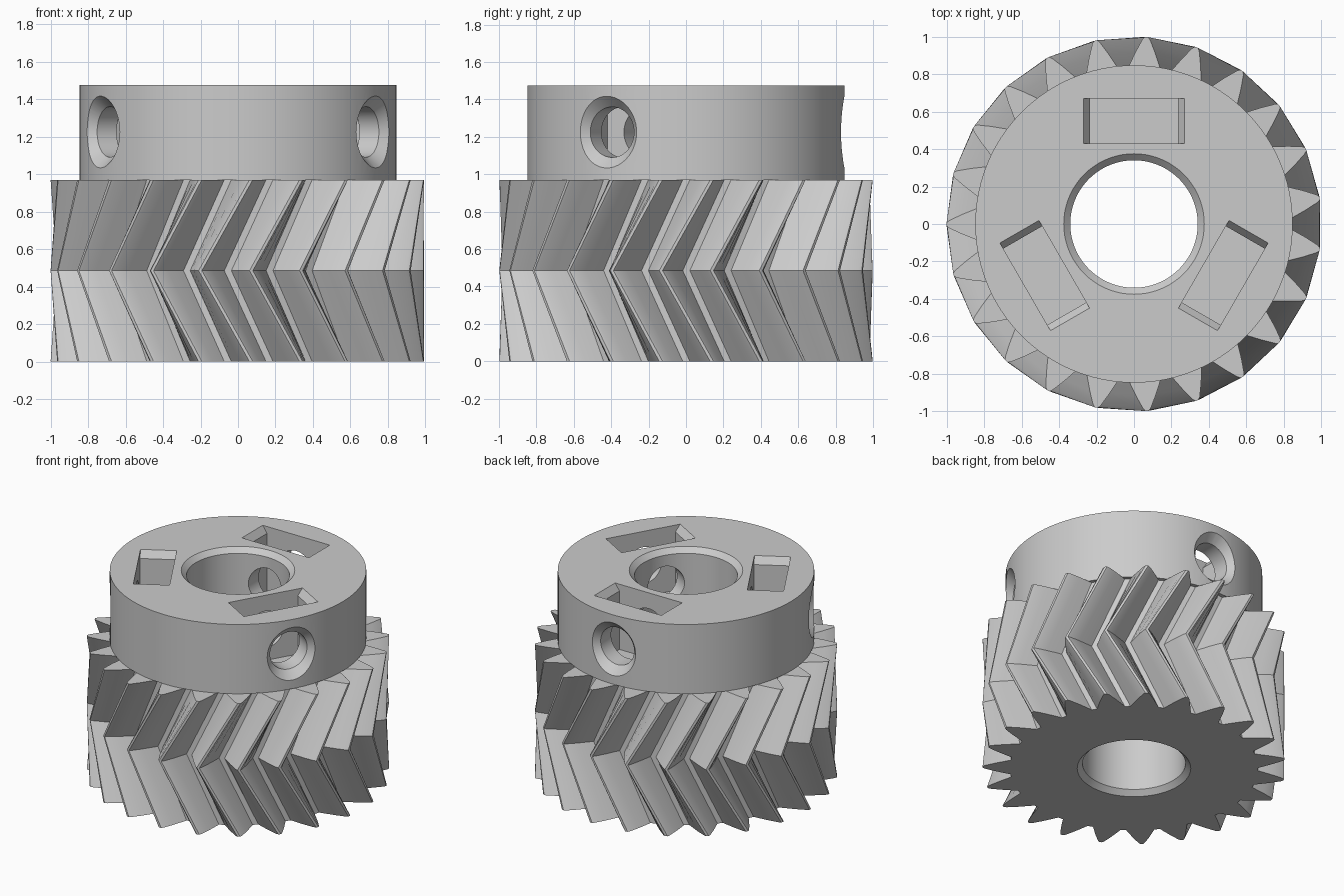
import bpy, bmesh, math
from mathutils import Matrix

cube = bpy.data.objects.get("Cube")
if cube:
    bpy.data.objects.remove(cube, do_unlink=True)

TEETH = 23
PITCH = math.tau / TEETH
GEAR_TOP, MID, TOP = 0.97, 0.485, 1.475
HOLE_Z = 1.225

grey = bpy.data.materials.new("light grey")
grey.use_nodes = True
colour = (0.6, 0.6, 0.6, 1)
grey.diffuse_color = colour
grey.node_tree.nodes["Principled BSDF"].inputs["Base Color"].default_value = colour


def loft(name, rings, matrix=None):
    """Closed solid through rings with equal point counts."""
    bm = bmesh.new()
    loops = [[bm.verts.new(p) for p in ring] for ring in rings]
    n = len(loops[0])
    for a, b in zip(loops, loops[1:]):
        for i in range(n):
            j = (i + 1) % n
            bm.faces.new((a[i], a[j], b[j], b[i]))
    bm.faces.new(loops[0][::-1])
    bm.faces.new(loops[-1])
    bmesh.ops.recalc_face_normals(bm, faces=bm.faces)
    if matrix:
        bm.transform(matrix)
    mesh = bpy.data.meshes.new(name)
    bm.to_mesh(mesh)
    bm.free()
    mesh.materials.append(grey)
    obj = bpy.data.objects.new(name, mesh)
    bpy.context.collection.objects.link(obj)
    return obj


def lathe(name, profile, sides, matrix=None):
    """Revolved solid from (radius, height) pairs."""
    return loft(name, [[(r * math.cos(math.tau * i / sides),
                         r * math.sin(math.tau * i / sides), z)
                        for i in range(sides)] for r, z in profile], matrix)


def cut(obj, cutters):
    bpy.context.view_layer.objects.active = obj
    for cutter in cutters:
        mod = obj.modifiers.new("cut", "BOOLEAN")
        mod.operation, mod.solver, mod.object = "DIFFERENCE", "EXACT", cutter
        bpy.ops.object.modifier_apply(modifier=mod.name)


def tooth_ring(z, turn):
    # Half tooth: (radius, half width) from root to rounded tip
    half = [(0.82, 0.093), (0.85, 0.081), (0.92, 0.052), (0.985, 0.021), (1.0, 0.009)]
    side = [(r, -w) for r, w in half] + [(r, w) for r, w in reversed(half)]
    ring = []
    for k in range(TEETH):
        for r, w in side:
            a = math.radians(86.2) + turn + k * PITCH + w / r
            ring.append((r * math.cos(a), r * math.sin(a), z))
    return ring


# Main parts
gear = loft("herringbone_gear", [tooth_ring(0, 0), tooth_ring(MID, -PITCH),
                                 tooth_ring(GEAR_TOP, 0)])
collar = lathe("collar", [(0.847, GEAR_TOP), (0.847, TOP)], 120)

# Shaft bore, chamfered at both ends
bore = lathe("bore_cutter", [(0.415, -0.04), (0.34, 0.035), (0.34, TOP - 0.035),
                             (0.415, TOP + 0.04)], 72)

# Screw holes and nut slots, three around the collar
side_cutters = []
for k in range(3):
    spin = Matrix.Rotation(math.radians(90 + 120 * k), 4, "Z")
    aim = spin @ Matrix.Translation((0, 0, HOLE_Z)) @ Matrix.Rotation(math.pi / 2, 4, "Y")
    side_cutters.append(lathe("screw_hole_cutter",
                              [(0.135, 0.2), (0.135, 0.79), (0.245, 0.9)], 48, aim))
    slot = [(0.235, 1.0), (0.235, TOP - 0.05), (0.27, TOP), (0.277, TOP + 0.01)]
    side_cutters.append(loft("nut_slot_cutter",
                             [[(0.43, -h, z), (0.67, -h, z), (0.67, h, z), (0.43, h, z)]
                              for h, z in slot], spin))

cut(gear, [bore])
cut(collar, [bore] + side_cutters)
for cutter in [bore] + side_cutters:
    bpy.data.objects.remove(cutter, do_unlink=True)

# Smooth the round walls and keep edges crisp
for obj in (gear, collar):
    bpy.ops.object.select_all(action="DESELECT")
    obj.select_set(True)
    bpy.context.view_layer.objects.active = obj
    bpy.ops.object.shade_smooth_by_angle(angle=math.radians(25))
